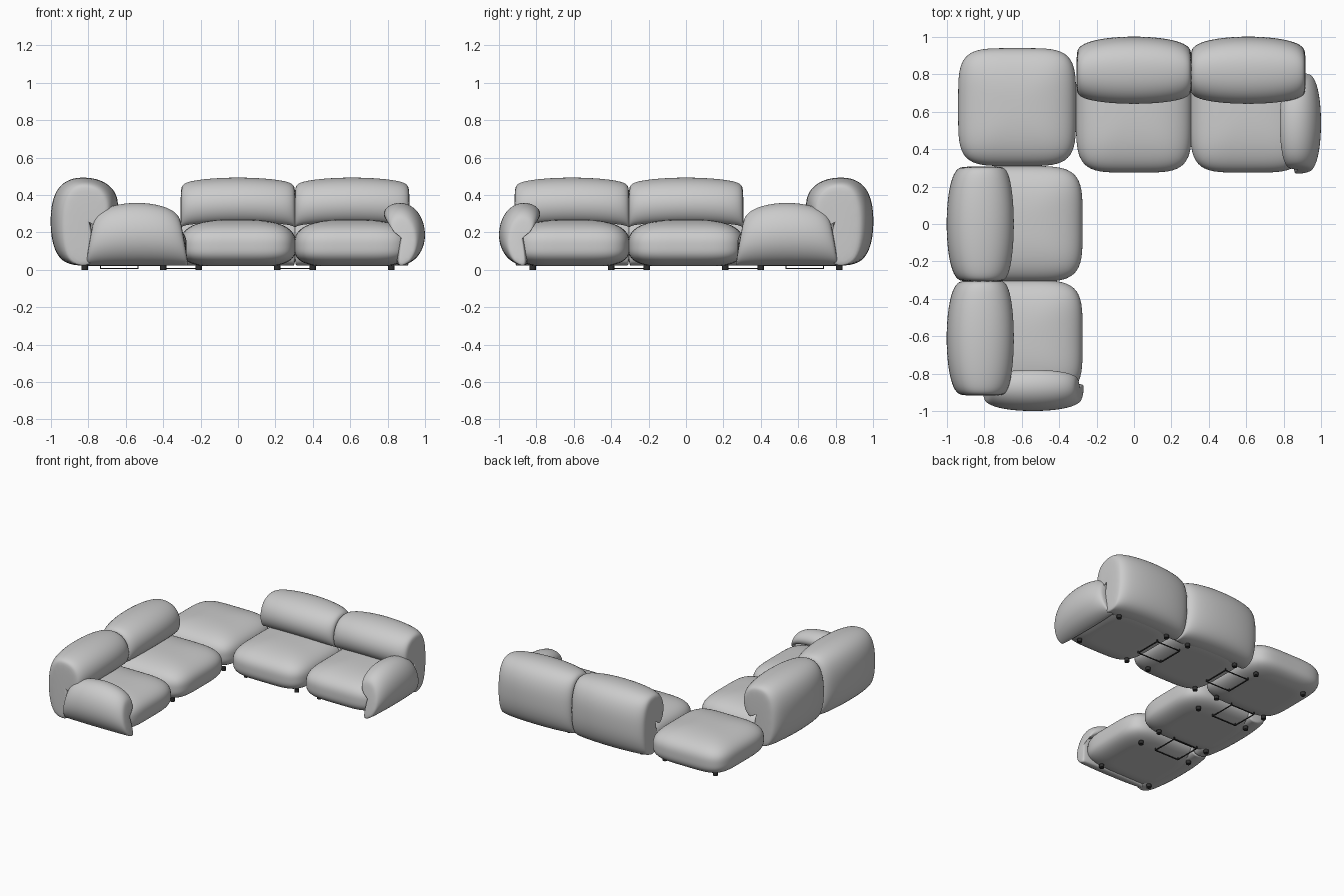
import bpy, bmesh, math

if "Cube" in bpy.data.objects:
    bpy.data.objects.remove(bpy.data.objects["Cube"])

dark = bpy.data.materials.new("dark_metal")
dark.diffuse_color = (0.03, 0.03, 0.03, 1)
dark.use_nodes = True
dark.node_tree.nodes["Principled BSDF"].inputs["Base Color"].default_value = dark.diffuse_color


def finish(name, bm, wing, subsurf=0, mat=None):
    """Turn a bmesh into an object; wing 1 is the first wing reflected over y = -x."""
    if wing:
        for v in bm.verts:
            v.co.x, v.co.y = -v.co.y, -v.co.x
    bmesh.ops.recalc_face_normals(bm, faces=bm.faces)
    for f in bm.faces:
        f.smooth = True
    me = bpy.data.meshes.new(name)
    bm.to_mesh(me)
    bm.free()
    ob = bpy.data.objects.new(name, me)
    bpy.context.collection.objects.link(ob)
    if subsurf:
        m = ob.modifiers.new("smooth", "SUBSURF")
        m.levels = m.render_levels = subsurf
    if mat:
        me.materials.append(mat)
    return ob


def cushion(name, cx, cy, hx, hy, wing=0):
    """Puffy rounded box with a flat underside."""
    bm = bmesh.new()
    bmesh.ops.create_cube(bm, size=2)
    bmesh.ops.subdivide_edges(bm, edges=bm.edges[:], cuts=19, use_grid_fill=True)
    mid = 0.13
    for v in bm.verts:
        x, y, z = v.co
        a, b = 4.6, (2.7 if z > 0 else 3.2)
        r = (abs(x) ** a + abs(y) ** a) ** (1 / a)
        s = (r ** b + abs(z) ** b) ** (-1 / b)
        h = 0.14 if z > 0 else 0.118
        v.co = (cx + x * s * hx, cy + y * s * hy, max(0.02, mid + z * s * h))
    return finish(name, bm, wing)


def roll(name, profile, rings, pivot, place, wing, flare=0.0, top=0.49):
    """Loft a hooked profile (u, z) along t, narrowing toward both ends."""
    bm = bmesh.new()
    loops = []
    for t, su, sz in rings:
        loop = []
        for u, z in profile:
            zz = 0.02 + (z - 0.02) * sz
            tt = t * (1 + flare * (1 - z / top))
            loop.append(bm.verts.new(place(pivot + (u - pivot) * su, tt, zz)))
        loops.append(loop)
    n = len(profile)
    for a, b in zip(loops, loops[1:]):
        for i in range(n):
            j = (i + 1) % n
            bm.faces.new((a[i], a[j], b[j], b[i]))
    bm.faces.new(loops[0])
    bm.faces.new(loops[-1])
    return finish(name, bm, wing, 2)


def both_ends(half):
    return [(-t, a, b) for t, a, b in half] + [(t, a, b) for t, a, b in reversed(half[:-1])]


# Backrest section: outer shell, rolled top, then the fold behind the roll
BACK = [(0.89, 0.02), (0.965, 0.06), (1.0, 0.16), (1.006, 0.26), (1.0, 0.36), (0.965, 0.445),
        (0.90, 0.49), (0.82, 0.498), (0.735, 0.485), (0.665, 0.44), (0.633, 0.365),
        (0.65, 0.29), (0.70, 0.245), (0.755, 0.26), (0.785, 0.33), (0.795, 0.405),
        (0.815, 0.405), (0.805, 0.32), (0.77, 0.20), (0.74, 0.02)]
BACK_RINGS = both_ends([(0.308, 0.56, 0.86), (0.298, 0.70, 0.92), (0.255, 0.85, 0.96),
                        (0.14, 0.965, 0.99), (0.0, 1.0, 1.0)])

# Armrest section: lower version of the same roll
ARM = [(0.88, 0.02), (0.95, 0.05), (0.995, 0.12), (1.006, 0.20), (0.985, 0.285), (0.935, 0.345),
       (0.87, 0.366), (0.805, 0.35), (0.772, 0.31), (0.785, 0.268), (0.83, 0.255),
       (0.875, 0.27), (0.885, 0.265), (0.87, 0.22), (0.83, 0.02)]
ARM_RINGS = both_ends([(0.235, 0.50, 0.70), (0.222, 0.66, 0.80), (0.175, 0.85, 0.91),
                       (0.09, 0.97, 0.98), (0.0, 1.0, 1.0)])


def feet(name, cx, cy, wing=0):
    bm = bmesh.new()
    for dx in (-0.21, 0.21):
        for dy in (-0.21, 0.21):
            ret = bmesh.ops.create_cone(bm, cap_ends=True, segments=16, radius1=0.017,
                                        radius2=0.017, depth=0.024)
            bmesh.ops.translate(bm, verts=ret["verts"], vec=(cx + dx, cy + dy, 0.012))
    ob = finish(name, bm, wing, 0, dark)
    for p in ob.data.polygons:
        p.use_smooth = abs(p.normal.z) < 0.5


def connector(name, cx, cy, wing):
    """Thin wire frame linking two neighbouring modules underneath."""
    bm = bmesh.new()

    def bar(x, y, z, sx, sy, sz):
        vs = bmesh.ops.create_cube(bm, size=1)["verts"]
        for v in vs:
            v.co = (cx + x + v.co.x * sx, cy + y + v.co.y * sy, z + v.co.z * sz)
    w = 0.006
    for s in (-0.1, 0.1):
        bar(s, 0, 0.007, w, 0.2 + w, w)
        bar(0, s, 0.007, 0.2 + w, w, w)
        for q in (-0.1, 0.1):
            bar(s, q, 0.014, w, w, 0.018)
    ob = finish(name, bm, wing, 0, dark)
    for p in ob.data.polygons:
        p.use_smooth = False


# Corner ottoman
cushion("corner_ottoman", -0.625, 0.625, 0.315, 0.315)
feet("corner_feet", -0.61, 0.61)

# Two identical wings, each with a middle module and an end module with an armrest
for wing, side in enumerate(("right", "left")):
    for part, cx in (("middle", 0.0), ("end", 0.61)):
        cushion(f"{side}_{part}_seat", cx, 0.61, 0.31, 0.335, wing)
        roll(f"{side}_{part}_backrest", BACK, BACK_RINGS, 0.80,
             lambda u, t, z, c=cx: (c + t, u, z), wing)
        feet(f"{side}_{part}_feet", cx, 0.61, wing)
        connector(f"{side}_{part}_connector", cx - 0.30, 0.635, wing)
    roll(f"{side}_armrest", ARM, ARM_RINGS, 0.88,
         lambda u, t, z: (u, 0.54 + t, z), wing, flare=0.2, top=0.36)
